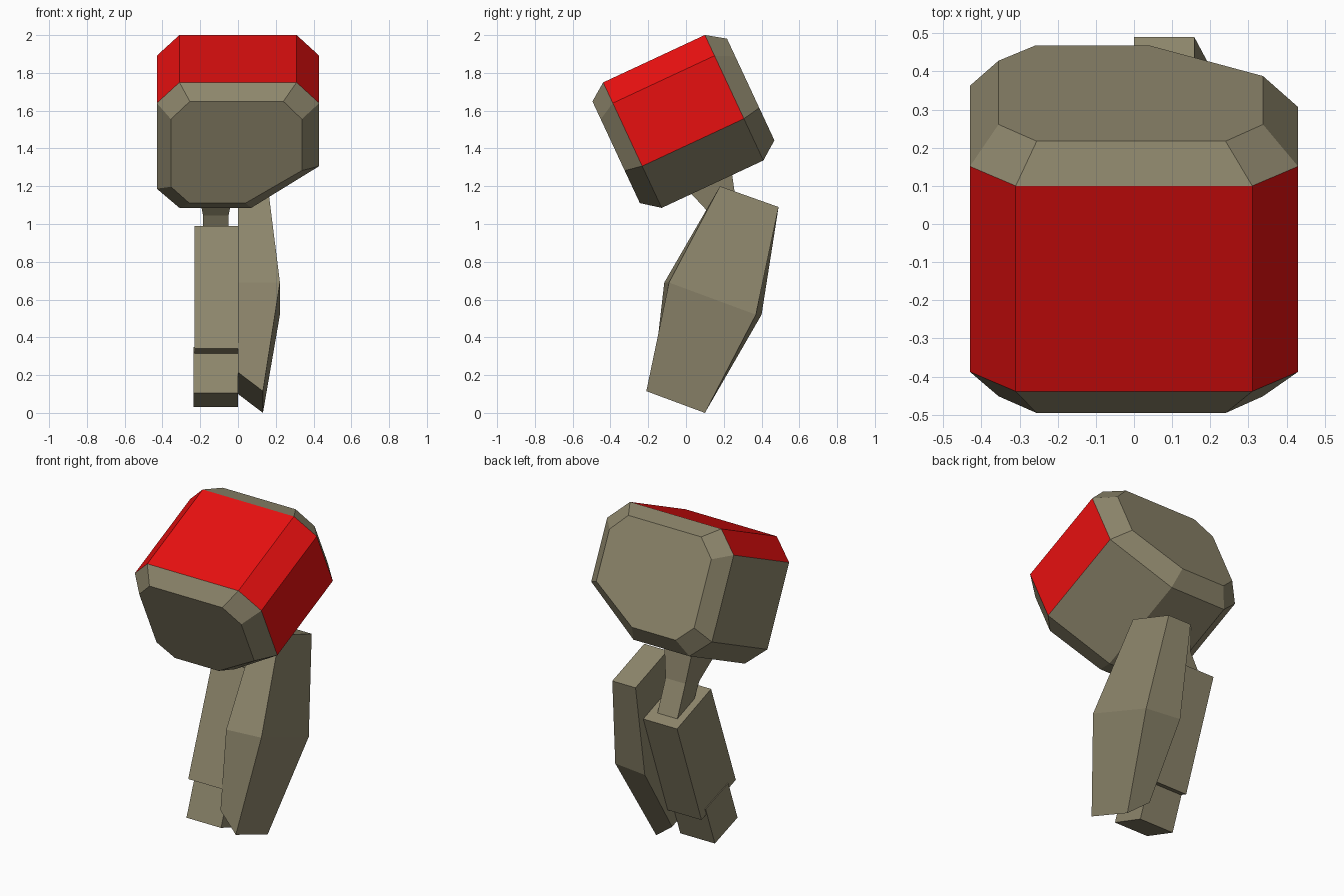
import bpy, bmesh, math

if "Cube" in bpy.data.objects:
    bpy.data.objects.remove(bpy.data.objects["Cube"])


def material(name, rgb):
    m = bpy.data.materials.new(name)
    m.diffuse_color = (*rgb, 1)
    m.use_nodes = True
    m.node_tree.nodes["Principled BSDF"].inputs["Base Color"].default_value = m.diffuse_color
    return m


olive = material("olive", (0.27, 0.24, 0.15))
red = material("red", (0.80, 0.005, 0.005))


def loft(name, rings, red_rule=None):
    """Join rings of points into a closed solid; red_rule(ring, side) marks painted faces."""
    bm = bmesh.new()
    loops = [[bm.verts.new(p) for p in ring] for ring in rings]
    n = len(loops[0])
    bm.faces.new(loops[0])
    bm.faces.new(loops[-1][::-1])
    for r, (a, b) in enumerate(zip(loops, loops[1:])):
        for i in range(n):
            j = (i + 1) % n
            f = bm.faces.new((a[i], b[i], b[j], a[j]))
            f.material_index = int(bool(red_rule and red_rule(r, i)))
    bmesh.ops.recalc_face_normals(bm, faces=bm.faces[:])
    me = bpy.data.meshes.new(name)
    bm.to_mesh(me)
    bm.free()
    me.materials.append(olive)
    if red_rule:
        me.materials.append(red)
    ob = bpy.data.objects.new(name, me)
    bpy.context.collection.objects.link(ob)
    return ob


def slab(name, x0, x1, outline):
    """Extrude a (y, z) outline across x."""
    return loft(name, [[(x, y, z) for y, z in outline] for x in (x0, x1)])


# Shoulder housing: chamfered eight-sided section (x, u) lofted along an axis tilted 25 degrees
C, S = math.cos(math.radians(25)), math.sin(math.radians(25))
wide = [(-.31, 1.771), (.31, 1.771), (.43, 1.65), (.43, 1.282),
        (.07, 1.038), (-.31, 1.038), (-.43, 1.15), (-.43, 1.65)]
cap = [(-.255, 1.704), (.24, 1.704), (.338, 1.60), (.338, 1.30),
       (.04, 1.11), (-.258, 1.11), (-.355, 1.205), (-.355, 1.60)]


def section(points, a):
    return [(x, C * a - S * u, S * a + C * u) for x, u in points]


loft("shoulder_housing",
     [section(cap, .248), section(wide, .342), section(wide, .936), section(cap, 1.034)],
     lambda r, i: r == 1 and i in (0, 1, 2, 7))


# Neck: bent, tapering link under the shoulder
def bar(x0, x1, front, back):
    return [(x0, *front), (x1, *front), (x1, *back), (x0, *back)]


loft("neck_link", [bar(-.215, -.02, (0, 1.19), (.24, 1.29)),
                   bar(-.185, -.05, (.135, 1.045), (.27, 1.08)),
                   bar(-.185, -.05, (.20, .92), (.35, .89))])

# Upper arm block and the smaller block below it
slab("arm_block", -.23, 0, [(.085, .99), (.415, .87), (.178, .22), (-.155, .34)])
slab("lower_block", -.235, 0, [(-.075, .35), (.145, .275), (.055, .03), (-.165, .105)])

# Side armour plate: flat inner face, outer face folded along a ridge
inner = [(0, .18, 1.20), (0, .49, 1.09), (0, .40, .52),
         (0, .135, .10), (0, -.17, .215), (0, -.115, .69)]
outer = [(.158, .18, 1.20), (.158, .49, 1.09), (.222, .37, .52),
         (.132, .10, 0), (.132, -.21, .115), (.222, -.09, .69)]
plate = loft("side_plate", [inner, outer])
bm = bmesh.new()
bm.from_mesh(plate.data)
ridge = [v for v in bm.verts if v.co.x > .2]
bmesh.ops.connect_verts(bm, verts=ridge)
bm.to_mesh(plate.data)
bm.free()
